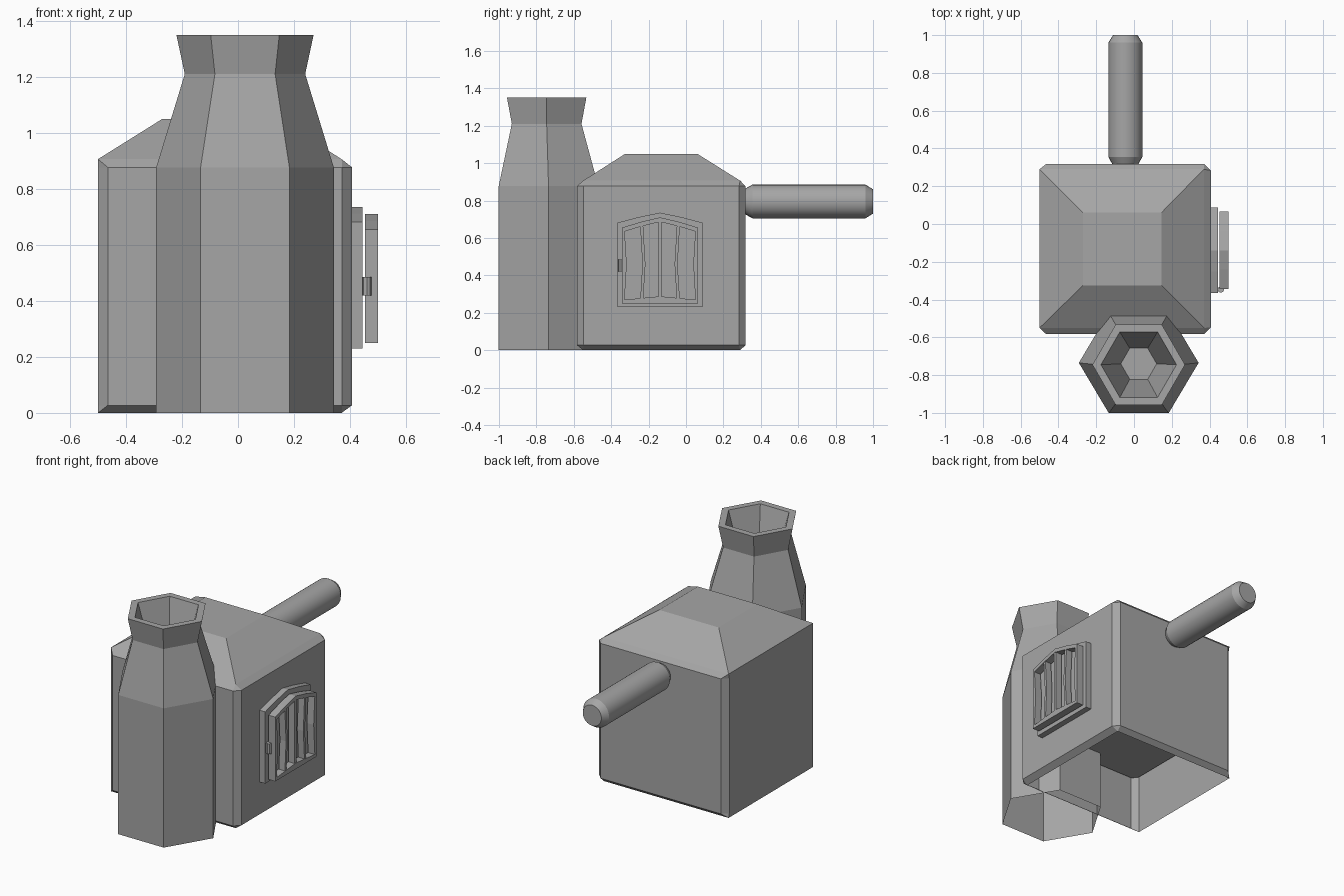
import bpy, bmesh, math
from mathutils import Matrix

if "Cube" in bpy.data.objects:
    bpy.data.objects.remove(bpy.data.objects["Cube"])

# Dark grey shared by all parts
GREY = bpy.data.materials.new("dark_grey")
GREY.diffuse_color = (0.38, 0.38, 0.38, 1)
GREY.use_nodes = True
GREY.node_tree.nodes["Principled BSDF"].inputs["Base Color"].default_value = GREY.diffuse_color


def make(name, loops, cap_start=True, cap_end=True):
    """Skin a stack of equal-length point loops into a mesh object."""
    bm = bmesh.new()
    rings = [[bm.verts.new(p) for p in loop] for loop in loops]
    n = len(rings[0])
    for a, b in zip(rings, rings[1:]):
        for i in range(n):
            j = (i + 1) % n
            bm.faces.new((a[i], a[j], b[j], b[i]))
    if cap_start:
        bm.faces.new(rings[0][::-1])
    if cap_end:
        bm.faces.new(rings[-1])
    bmesh.ops.remove_doubles(bm, verts=bm.verts, dist=0.0005)
    bmesh.ops.recalc_face_normals(bm, faces=bm.faces)
    me = bpy.data.meshes.new(name)
    bm.to_mesh(me)
    bm.free()
    me.materials.append(GREY)
    ob = bpy.data.objects.new(name, me)
    bpy.context.collection.objects.link(ob)
    return ob


def octagon(x0, x1, y0, y1, c, z):
    """Rectangle with corners cut by c (c = 0 gives doubled corners)."""
    return [(x0 + c, y0, z), (x1 - c, y0, z), (x1, y0 + c, z), (x1, y1 - c, z),
            (x1 - c, y1, z), (x0 + c, y1, z), (x0, y1 - c, z), (x0, y0 + c, z)]


def ring(cx, cy, r, z, n, sy=1.0):
    return [(cx + r * math.cos(2 * math.pi * i / n),
             cy + sy * r * math.sin(2 * math.pi * i / n), z) for i in range(n)]


def slab(name, yz, x0, x1):
    """Extrude a (y, z) outline along x."""
    return make(name, [[(x, y, z) for y, z in yz] for x in (x0, x1)])


# Main body: chamfered shell with hipped roof, open underneath
make("oven_body", [
    octagon(-0.50, 0.37, -0.55, 0.29, 0, 0.0),
    octagon(-0.50, 0.407, -0.583, 0.318, 0.035, 0.027),
    octagon(-0.50, 0.407, -0.583, 0.318, 0.035, 0.877),
    octagon(-0.50, 0.37, -0.55, 0.29, 0, 0.906),
    octagon(-0.27, 0.145, -0.325, 0.06, 0, 1.05)], cap_start=False)

# Inner floor seen from below
make("inner_floor", [octagon(-0.49, 0.40, -0.575, 0.31, 0.03, z) for z in (0.37, 0.375)])

# Six-sided chimney with flared, hollow mouth, open underneath: (radius, z, centre y)
profile = [(0.317, 0, -0.735), (0.317, 0.877, -0.735), (0.215, 1.21, -0.745),
           (0.245, 1.35, -0.745), (0.2, 1.35, -0.745), (0.095, 1.0, -0.74)]
make("chimney", [ring(0.025, y, r, z, 6, 0.97 if z < 1 else 1) for r, z, y in profile],
     cap_start=False)

# Round pipe out of the back
pipe = make("back_pipe", [ring(0, 0, r, z, 24) for r, z in
                          [(0.065, 0.31), (0.09, 0.355), (0.09, 0.96), (0.065, 1.0)]])
pipe.data.transform(Matrix.Translation((-0.046, 0, 0.795)) @ Matrix.Rotation(-math.pi / 2, 4, 'X'))
pipe.select_set(True)
bpy.context.view_layer.objects.active = pipe
bpy.ops.object.shade_smooth_by_angle(angle=math.radians(25))

# Door frame with a low peaked top
C = -0.139  # door centre line


def arch(w, side, peak):
    """Peaked top edge from +y to -y."""
    mid = side + (peak - side) * 0.56
    return [(C + w, side), (C + w / 2, mid), (C, peak), (C - w / 2, mid), (C - w, side)]


slab("door_frame", [(C - 0.226, 0.23), (C + 0.226, 0.23)] + arch(0.226, 0.682, 0.735), 0.40, 0.445)

# Door leaf: rails, stiles and bent bars
X0, X1 = 0.453, 0.5
slab("door_top_rail", arch(0.204, 0.655, 0.71) + arch(0.204, 0.63, 0.686)[::-1], X0, X1)
slab("door_bottom_rail", [(C - 0.204, 0.25), (C + 0.204, 0.25), (C + 0.204, 0.268),
                          (C, 0.288), (C - 0.204, 0.268)], X0, X1)
for s, side in ((-1, "left"), (1, "right")):
    slab(side + "_stile", [(C + s * y, z) for y, z in
         [(0.204, 0.26), (0.204, 0.645), (0.190, 0.65), (0.178, 0.46), (0.190, 0.26)]], X0, X1)
for k in (-1, 0, 1):
    y, bend, top = C + k * 0.098, -k * 0.012, 0.665 if k else 0.69
    slab("door_bar", [(y - 0.008, 0.265), (y + 0.008, 0.265), (y + bend + 0.008, 0.46),
                      (y + 0.008, top), (y - 0.008, top), (y + bend - 0.008, 0.46)],
         X0 + 0.002, X1 - 0.002)

# Door latch
make("door_latch", [ring(0.46, C - 0.208, 0.017, z, 8) for z in (0.42, 0.485)])
